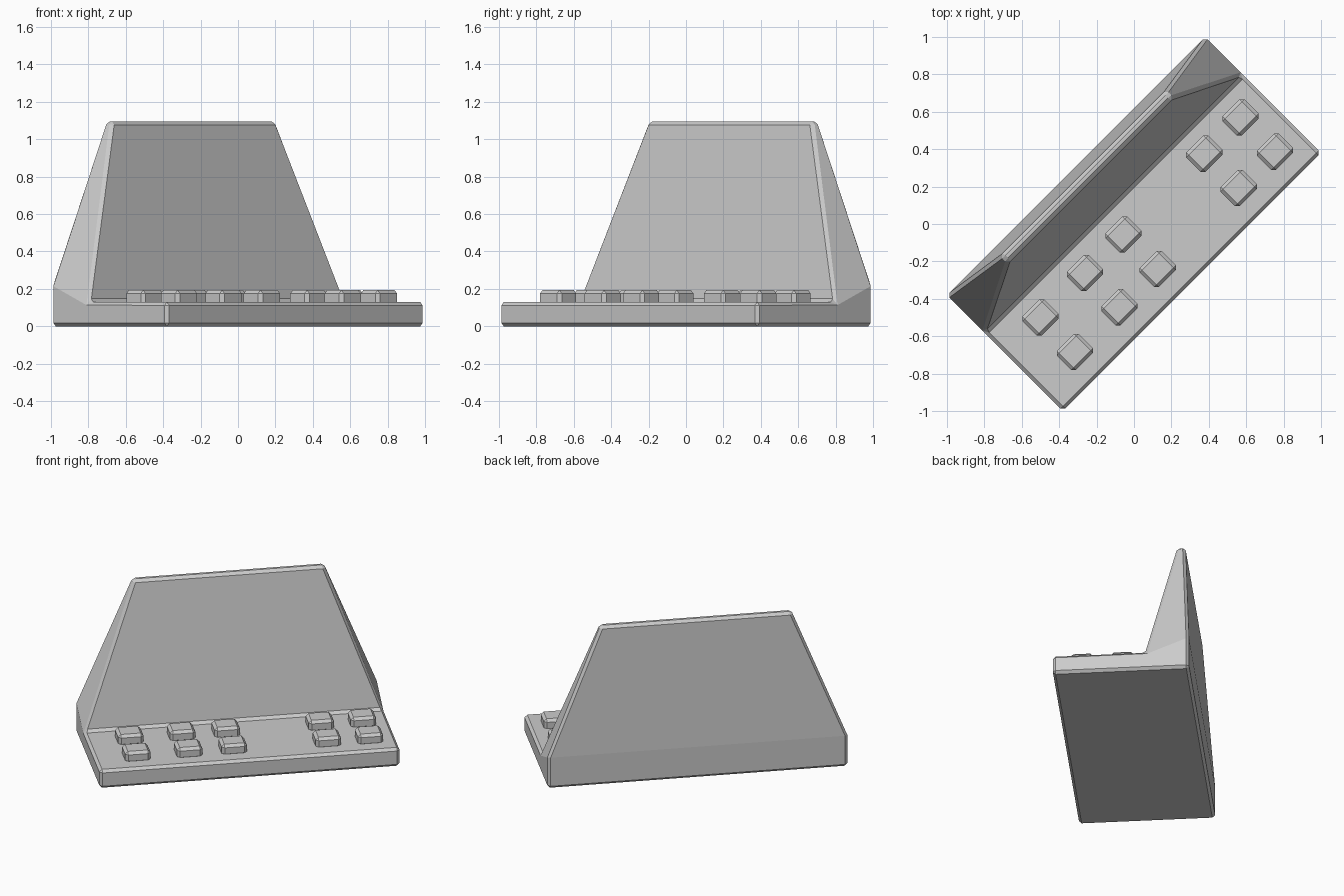
import bpy, bmesh
from math import radians

if "Cube" in bpy.data.objects:
    bpy.data.objects.remove(bpy.data.objects["Cube"])

TURN = radians(45)  # the whole model stands diagonally


def finish(bm, name, bevel):
    bmesh.ops.recalc_face_normals(bm, faces=bm.faces)
    mesh = bpy.data.meshes.new(name)
    bm.to_mesh(mesh)
    bm.free()
    obj = bpy.data.objects.new(name, mesh)
    bpy.context.collection.objects.link(obj)
    obj.rotation_euler.z = TURN
    mod = obj.modifiers.new("bevel", "BEVEL")
    mod.width = bevel
    mod.segments = 1
    mod.limit_method = "ANGLE"
    mod.angle_limit = radians(30)
    return obj


# Console body: side profile (half width, y, z) bridged left to right
profile = [(0.976, -0.438, 0.0), (0.976, 0.438, 0.0), (0.976, 0.438, 0.22),
           (0.622, 0.385, 1.095), (0.622, 0.33, 1.095),
           (0.976, 0.155, 0.13), (0.976, -0.438, 0.13)]
bm = bmesh.new()
left, right = [[bm.verts.new((s * w, y, z)) for w, y, z in profile] for s in (-1, 1)]
n = len(profile)
for i in range(n):
    j = (i + 1) % n
    bm.faces.new((left[i], left[j], right[j], right[i]))
for side in (left, right):
    bm.faces.new([side[i] for i in (0, 1, 2, 5, 6)])  # base end
    bm.faces.new([side[i] for i in (2, 3, 4, 5)])     # sloping panel end
finish(bm, "console_body", 0.018)

# Two rows of buttons
for row, y in enumerate((0.0, -0.26)):
    for col, x in enumerate((-0.707, -0.37, -0.08, 0.532, 0.806)):
        bm = bmesh.new()
        bmesh.ops.create_cube(bm, size=1)
        bmesh.ops.scale(bm, vec=(0.165, 0.145, 0.08), verts=bm.verts)
        button = finish(bm, f"button_{row + 1}_{col + 1}", 0.018)
        c = 0.5 ** 0.5
        button.location = ((x - y) * c, (x + y) * c, 0.153)
